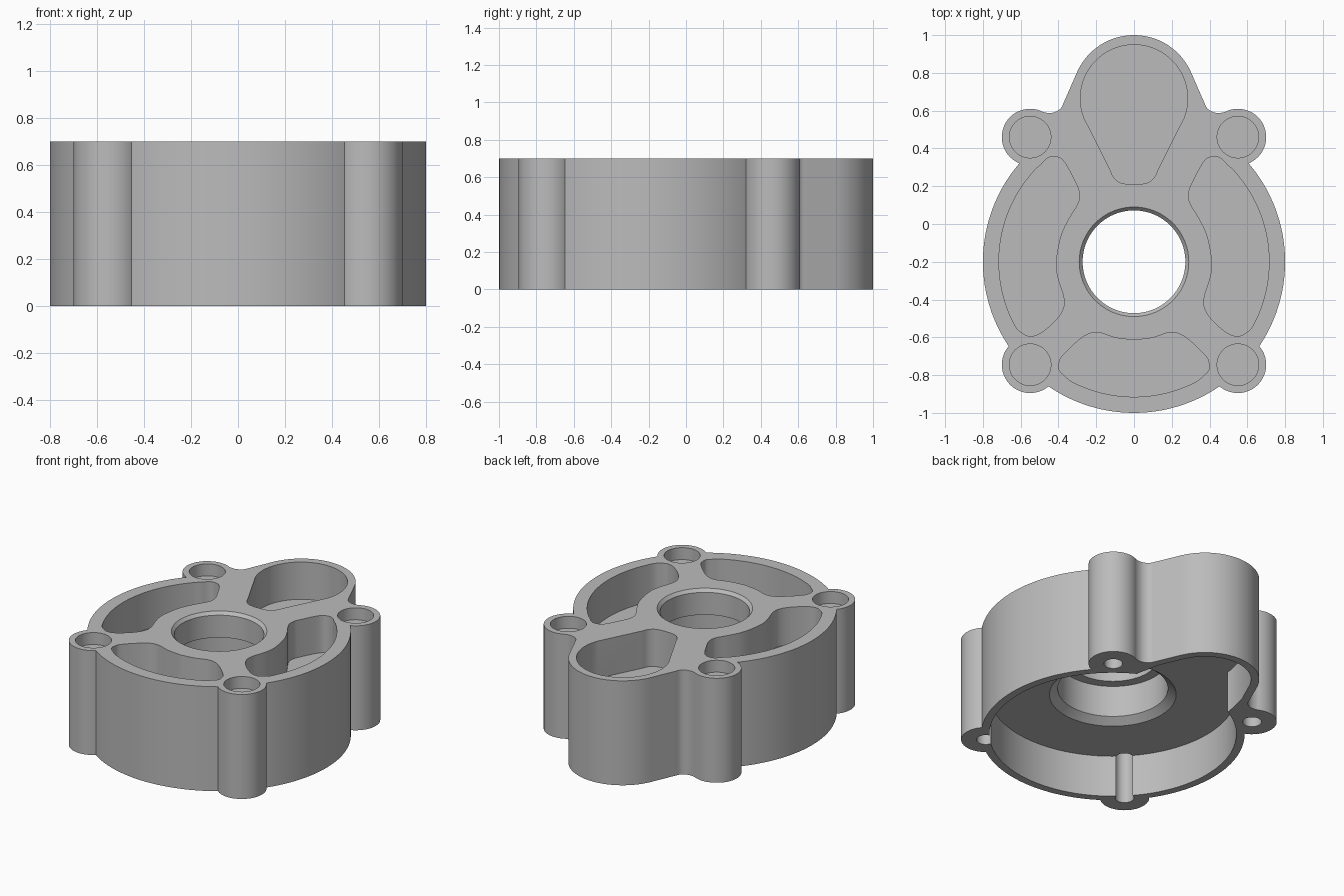
import bpy, bmesh, math
from mathutils import Vector

if "Cube" in bpy.data.objects:
    bpy.data.objects.remove(bpy.data.objects["Cube"], do_unlink=True)

H = 0.70               # overall height
CEILING = 0.28         # top of the underside cavity
FLOOR = 0.45           # floor of the upper pockets
C = (0.0, -0.2)        # main axis
LOBE = (0.0, 0.67)     # rear lobe centre
BOSSES = [(sx * 0.55, y) for sx in (1, -1) for y in (0.46, -0.745)]

grey = bpy.data.materials.new("cast_grey")
grey.use_nodes = True
grey.diffuse_color = (0.5, 0.5, 0.5, 1)
grey.node_tree.nodes["Principled BSDF"].inputs["Base Color"].default_value = (0.5, 0.5, 0.5, 1)


def arc(c, r, a0, a1, n):
    """Points on an arc, angles in degrees, both ends included."""
    return [(c[0] + r * math.cos(math.radians(a0 + (a1 - a0) * i / n)),
             c[1] + r * math.sin(math.radians(a0 + (a1 - a0) * i / n))) for i in range(n + 1)]


def circle(c, r, n=48):
    return arc(c, r, 0, 360, n)[:-1]


def smooth(pts, steps=5):
    """Catmull-Rom curve through the points."""
    p = [Vector(q) for q in pts]
    p = [2 * p[0] - p[1]] + p + [2 * p[-1] - p[-2]]
    out = []
    for a, b, c, d in zip(p, p[1:], p[2:], p[3:]):
        for i in range(steps):
            t = i / steps
            v = 0.5 * (2 * b + (c - a) * t + (2 * a - 5 * b + 4 * c - d) * t * t
                       + (3 * b - a - 3 * c + d) * t ** 3)
            out.append(tuple(v))
    return out + [tuple(pts[-1])]


def flip(pts):
    return [(-x, y) for x, y in reversed(pts)]


def loft(name, layers):
    """Solid through stacked (height, outline) layers."""
    bm = bmesh.new()
    rings = [[bm.verts.new((x, y, z)) for x, y in loop] for z, loop in layers]
    for lo, hi in zip(rings, rings[1:]):
        for i in range(len(lo)):
            j = (i + 1) % len(lo)
            bm.faces.new((lo[i], lo[j], hi[j], hi[i]))
    bm.faces.new(rings[0])
    bm.faces.new(rings[-1])
    bmesh.ops.recalc_face_normals(bm, faces=bm.faces[:])
    me = bpy.data.meshes.new(name)
    bm.to_mesh(me)
    bm.free()
    me.materials.append(grey)
    ob = bpy.data.objects.new(name, me)
    bpy.context.collection.objects.link(ob)
    return ob


def prism(name, loop, z0, z1):
    return loft(name, [(z0, loop), (z1, loop)])


def combine(target, tool, operation):
    """Apply a boolean and discard the tool."""
    tool.hide_render = True
    mod = target.modifiers.new("bool", 'BOOLEAN')
    mod.operation, mod.solver, mod.object = operation, 'EXACT', tool
    bpy.ops.object.select_all(action='DESELECT')
    bpy.context.view_layer.objects.active = target
    target.select_set(True)
    bpy.ops.object.modifier_apply(modifier=mod.name)
    bpy.data.objects.remove(tool, do_unlink=True)


# Outer body: disc, filleted rear lobe, four screw bosses
housing = prism("pump_housing", circle(C, 0.8, 128), 0, H)
fillet = smooth([(0.369, 0.65), (0.388, 0.612), (0.42, 0.592), (0.455, 0.588), (0.50, 0.597)])
flank = [(0.3, 0.1), (0.55, 0.40)] + fillet[::-1]
lobe = flank + arc(LOBE, 0.33, 24, 156, 40) + flip(flank)
combine(housing, prism("lobe", lobe, 0, H), 'UNION')
for b in BOSSES:
    combine(housing, prism("boss", circle(b, 0.15), 0, H), 'UNION')

# Underside cavity following the outer wall
combine(housing, prism("cavity", circle(C, 0.75, 128), -0.1, CEILING), 'DIFFERENCE')
side = [(0.3, 0.2), (0.36, 0.47), (0.325, 0.63)]
inner = side + arc(LOBE, 0.28, 24, 156, 32) + flip(side)
combine(housing, prism("lobe_cavity", inner, -0.1, CEILING), 'DIFFERENCE')
combine(housing, prism("lobe_recess", circle(LOBE, 0.18), 0.2, CEILING + 0.06), 'DIFFERENCE')

# Stepped central bore with chamfered mouths
bore = [(0.2, 0.385), (CEILING, 0.385), (0.32, 0.335), (0.53, 0.335),
        (0.53, 0.272), (0.68, 0.272), (H, 0.29), (H + 0.05, 0.29)]
combine(housing, loft("bore", [(z, circle(C, r, 96)) for z, r in bore]), 'DIFFERENCE')

# Upper pockets: tapered rear pocket, two side pockets, front pocket
taper = smooth([(0.03, 0.21), (0.075, 0.22), (0.108, 0.248), (0.128, 0.29)])
rear = taper + arc((0, 0.665), 0.284, -21, 201, 48) + flip(taper)
side_inner = smooth([(0.497, 0.31), (0.455, 0.35), (0.413, 0.356), (0.37, 0.33), (0.31, 0.22),
                     (0.29, 0.165), (0.297, 0.11), (0.35, 0.02), (0.39, -0.07), (0.413, -0.2),
                     (0.405, -0.28), (0.372, -0.39), (0.376, -0.45), (0.42, -0.515),
                     (0.50, -0.58), (0.56, -0.593), (0.61, -0.565)])
right_pocket = side_inner + arc(C, 0.715, -29, 44, 40)
half_front = smooth([(0.355, -0.815), (0.395, -0.775), (0.396, -0.735), (0.38, -0.70),
                     (0.31, -0.63), (0.243, -0.583), (0.18, -0.576), (0.10, -0.602), (0, -0.615)])
front = half_front + flip(half_front)[1:] + arc(C, 0.715, 242, 298, 30)
for loop in (rear, right_pocket, flip(right_pocket), front):
    combine(housing, prism("pocket", loop, FLOOR, H + 0.1), 'DIFFERENCE')

# Screw head recesses above, blind screw holes below
for b in BOSSES:
    combine(housing, prism("head_recess", circle(b, 0.11), H - 0.08, H + 0.1), 'DIFFERENCE')
    combine(housing, prism("screw_hole", circle(b, 0.057, 32), -0.1, 0.4), 'DIFFERENCE')

# Smooth walls with crisp edges
bpy.ops.object.select_all(action='DESELECT')
bpy.context.view_layer.objects.active = housing
housing.select_set(True)
bpy.ops.object.shade_smooth_by_angle(angle=math.radians(30))
